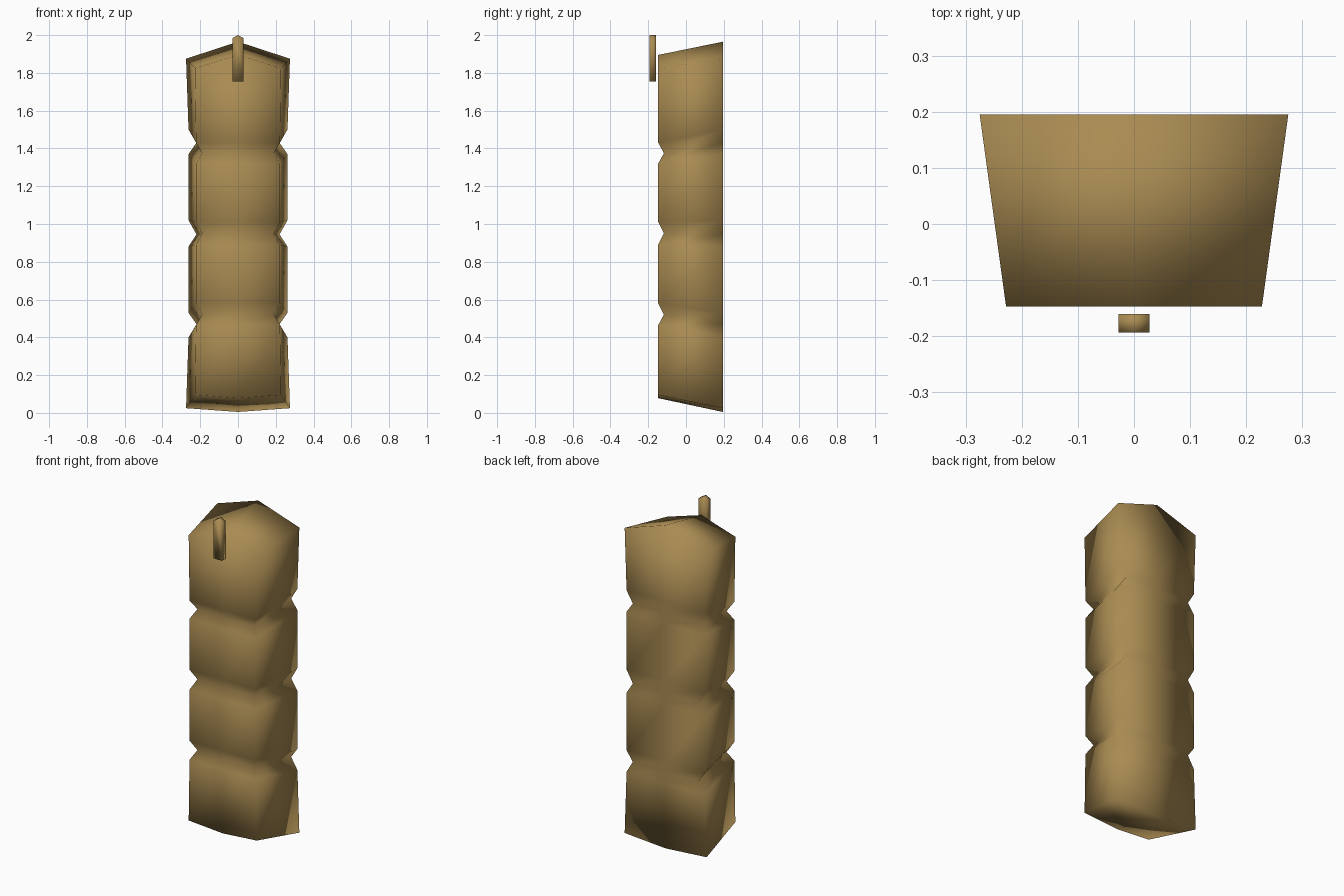
import bpy, bmesh

if "Cube" in bpy.data.objects:
    bpy.data.objects.remove(bpy.data.objects["Cube"])

mat = bpy.data.materials.new("tan_wood")
mat.diffuse_color = (0.40, 0.26, 0.085, 1)
mat.use_nodes = True
mat.node_tree.nodes["Principled BSDF"].inputs["Base Color"].default_value = mat.diffuse_color


def finish(name, bm):
    bmesh.ops.recalc_face_normals(bm, faces=bm.faces)
    me = bpy.data.meshes.new(name)
    bm.to_mesh(me)
    bm.free()
    me.materials.append(mat)
    for p in me.polygons:
        p.use_smooth = True
    ob = bpy.data.objects.new(name, me)
    bpy.context.collection.objects.link(ob)
    return ob


def loft(name, rings):
    bm = bmesh.new()
    vr = [[bm.verts.new(p) for p in r] for r in rings]
    n = len(vr[0])
    for a, b in zip(vr, vr[1:]):
        for i in range(n):
            j = (i + 1) % n
            bm.faces.new((a[i], a[j], b[j], b[i]))
    # end caps split along the centre ridge (points 2 and 5)
    for r in (vr[0], vr[-1]):
        bm.faces.new((r[5], r[0], r[1], r[2]))
        bm.faces.new((r[2], r[3], r[4], r[5]))
    return finish(name, bm)


# Log body: back edge is wide and notched at the sides, front face is grooved
BACK = 0.195


def ring(bx, bz, bzc, fx, fy, fz, fzc):
    return [(-bx, BACK, bz), (-fx, fy, fz), (0, fy, fzc),
            (fx, fy, fz), (bx, BACK, bz), (0, BACK, bzc)]


rings = [ring(0.275, 0.025, 0.005, 0.228, -0.147, 0.095, 0.078)]
# (back z below, at, above each notch), (front z below, at, above)
notches = [((0.40, 0.47, 0.53), (0.465, 0.52, 0.58)),
           ((0.88, 0.945, 1.02), (0.89, 0.95, 1.01)),
           ((1.37, 1.43, 1.50), (1.32, 1.375, 1.43))]
for back, front in notches:
    for k in range(3):
        mid = k == 1
        rings.append(ring(0.22 if mid else 0.262, back[k], back[k],
                          0.19 if mid else 0.222,
                          -0.117 if mid else -0.147, front[k], front[k]))
rings.append(ring(0.275, 1.875, 1.965, 0.228, -0.147, 1.825, 1.895))
loft("log_body", rings)

# Small pointed peg floating in front of the top
bm = bmesh.new()
outline = [(-0.028, 1.755), (0.028, 1.755), (0.028, 1.985), (0, 2.0), (-0.028, 1.985)]
face = bm.faces.new([bm.verts.new((x, -0.193, z)) for x, z in outline])
ext = bmesh.ops.extrude_face_region(bm, geom=[face], use_keep_orig=True)
bmesh.ops.translate(bm, vec=(0, 0.033, 0),
                    verts=[g for g in ext["geom"] if isinstance(g, bmesh.types.BMVert)])
finish("front_peg", bm)
